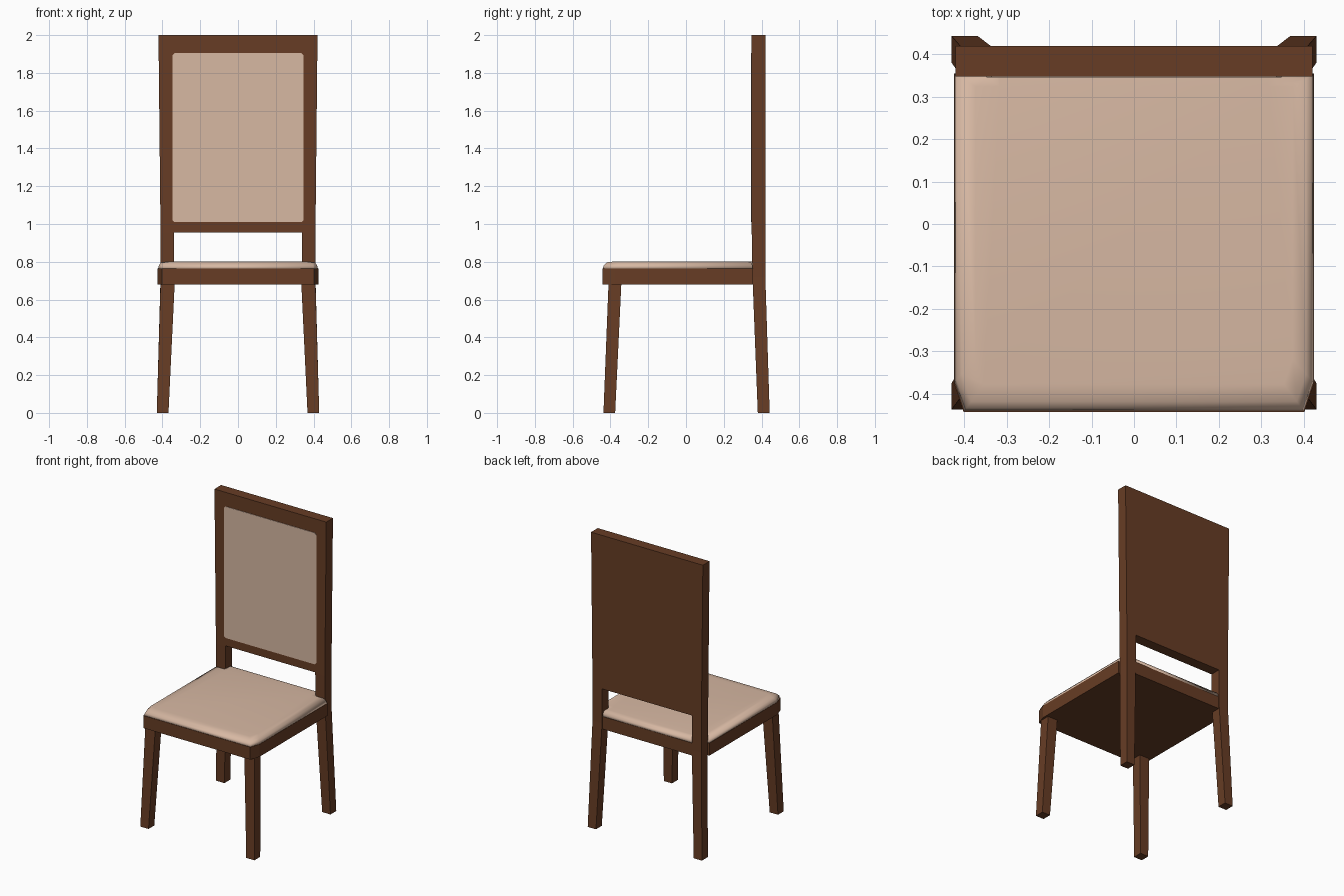
import bpy, bmesh

if "Cube" in bpy.data.objects:
    bpy.data.objects.remove(bpy.data.objects["Cube"])


def material(name, color):
    m = bpy.data.materials.new(name)
    m.diffuse_color = (*color, 1)
    m.use_nodes = True
    m.node_tree.nodes["Principled BSDF"].inputs["Base Color"].default_value = m.diffuse_color
    return m


WOOD = material("brown_wood", (0.135, 0.046, 0.018))
FABRIC = material("beige_fabric", (0.68, 0.48, 0.365))


def loft(name, rings, mat, smooth=False):
    """Join equal-length closed rings of points and cap both ends."""
    bm = bmesh.new()
    loops = [[bm.verts.new(p) for p in ring] for ring in rings]
    n = len(loops[0])
    for a, b in zip(loops, loops[1:]):
        for i in range(n):
            j = (i + 1) % n
            bm.faces.new((a[i], a[j], b[j], b[i]))
    bm.faces.new(loops[0][::-1])
    bm.faces.new(loops[-1])
    bmesh.ops.recalc_face_normals(bm, faces=bm.faces)
    for f in bm.faces:
        f.smooth = smooth
    me = bpy.data.meshes.new(name)
    bm.to_mesh(me)
    bm.free()
    me.materials.append(mat)
    ob = bpy.data.objects.new(name, me)
    bpy.context.collection.objects.link(ob)
    return ob


def rect(x0, x1, y0, y1, z):
    return [(x0, y0, z), (x1, y0, z), (x1, y1, z), (x0, y1, z)]


def mirror(ob):
    ob.modifiers.new("mirror", "MIRROR").use_mirror_merge = False


# Splayed front legs
mirror(loft("front_legs", [rect(0.368, 0.43, -0.437, -0.375, 0),
                           rect(0.335, 0.41, -0.41, -0.342, 0.69)], WOOD))

# Back legs running up into the backrest posts
mirror(loft("back_posts", [rect(0.368, 0.43, 0.38, 0.443, 0),
                           rect(0.338, 0.41, 0.352, 0.42, 0.72),
                           rect(0.338, 0.41, 0.348, 0.42, 0.95),
                           rect(0.338, 0.421, 0.348, 0.42, 2)], WOOD))

# Backrest board and its upholstered inset
loft("back_board", [rect(-0.338, 0.338, 0.348, 0.42, 0.955),
                    rect(-0.338, 0.338, 0.348, 0.42, 2)], WOOD)
w, lo, hi, c = 0.348, 1.01, 1.905, 0.012
panel = [(-w + c, lo), (w - c, lo), (w, lo + c), (w, hi - c),
         (w - c, hi), (-w + c, hi), (-w, hi - c), (-w, lo + c)]
loft("back_fabric", [[(x, y, z) for x, z in panel] for y in (0.345, 0.352)], FABRIC)

# Seat outline: clipped front corners, notched round the back posts
half = [(0.402, -0.443), (0.425, -0.375), (0.425, 0.355), (0.36, 0.355), (0.36, 0.415)]
outline = half + [(-x, y) for x, y in reversed(half)]
loft("seat_frame", [[(x, y, z) for x, y in outline] for z in (0.68, 0.765)], WOOD)


# Padded cushion: outline shrinking as it rises
def cushion_ring(s, z):
    return [(x * s, 0.1 + (y - 0.1) * s, z) for x, y in outline]


loft("seat_cushion", [cushion_ring(0.997, 0.762), cushion_ring(0.985, 0.782),
                      cushion_ring(0.955, 0.797), cushion_ring(0.88, 0.802)],
     FABRIC, smooth=True)
